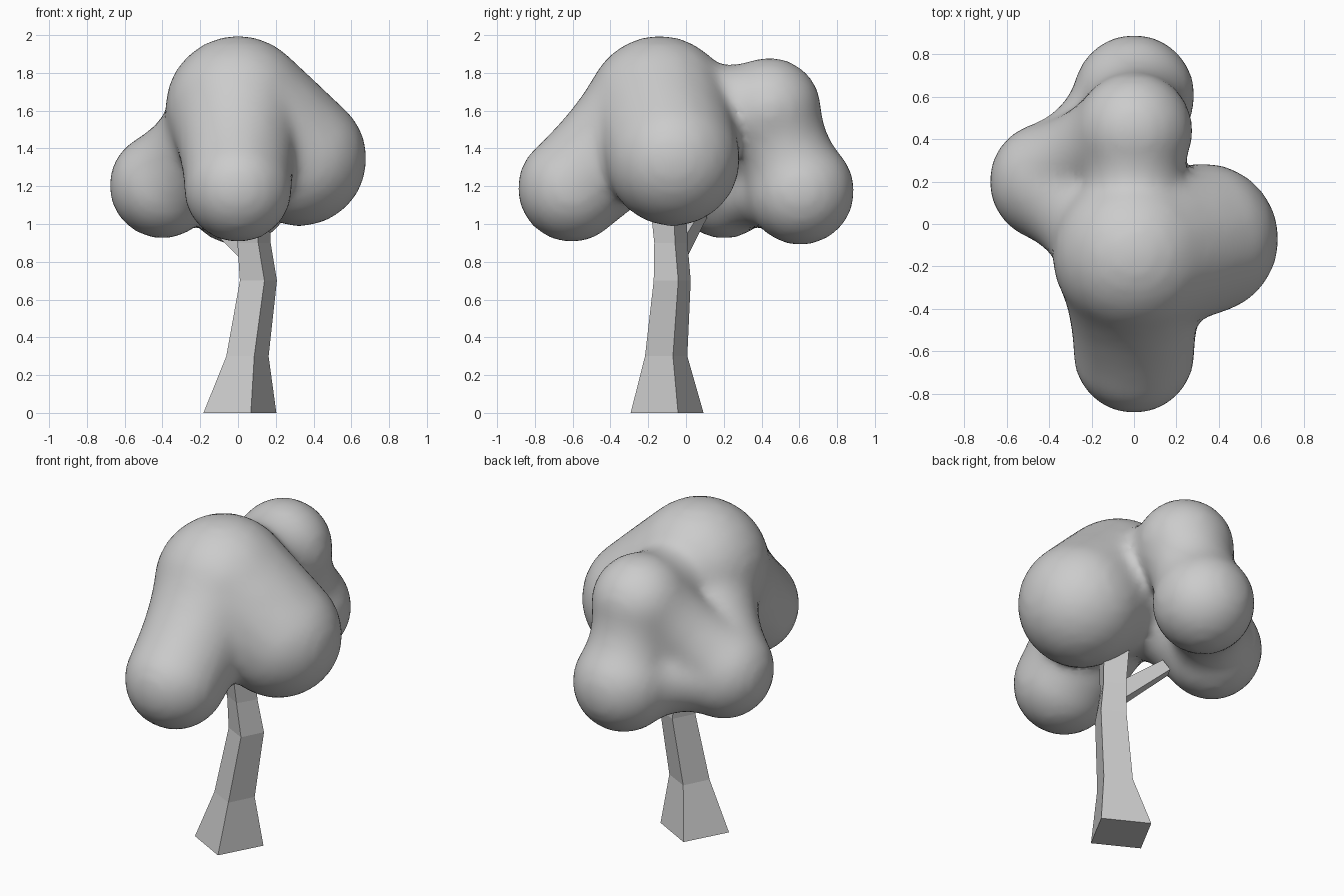
import bpy
import bmesh
from mathutils import Vector

old = bpy.data.objects.get("Cube")
if old:
    bpy.data.objects.remove(old, do_unlink=True)

# One plain colour for the whole tree
grey = bpy.data.materials.new("plain_grey")
grey.use_nodes = True
grey.diffuse_color = (0.6, 0.6, 0.6, 1)
grey.node_tree.nodes["Principled BSDF"].inputs["Base Color"].default_value = (0.6, 0.6, 0.6, 1)


def make_object(name, bm):
    mesh = bpy.data.meshes.new(name)
    bmesh.ops.recalc_face_normals(bm, faces=bm.faces)
    bm.to_mesh(mesh)
    bm.free()
    mesh.materials.append(grey)
    obj = bpy.data.objects.new(name, mesh)
    bpy.context.collection.objects.link(obj)
    return obj


def loft(name, rings):
    """Four-sided limb through rings of (centre, first half-diagonal, second half-diagonal)."""
    bm = bmesh.new()
    loops = [[bm.verts.new(c + o) for o in (u, v, -u, -v)] for c, u, v in rings]
    for low, high in zip(loops, loops[1:]):
        for i in range(4):
            j = (i + 1) % 4
            bm.faces.new((low[i], low[j], high[j], high[i]))
    bm.faces.new(loops[0][::-1])
    bm.faces.new(loops[-1])
    return make_object(name, bm)


# Trunk: centre x, y, z, then the front corner's offset
trunk = [
    (0.01, -0.10, 0.0, 0.058, -0.193),
    (0.05, -0.105, 0.3, 0.036, -0.112),
    (0.108, -0.073, 0.7, 0.032, -0.098),
    (0.085, -0.08, 0.9, 0.022, -0.088),
    (0.06, -0.10, 1.2, 0.03, -0.10),
]
loft("trunk", [(Vector((x, y, z)), Vector((a, b, 0)), Vector((-b, a, 0)))
               for x, y, z, a, b in trunk])

# Side branch, rising to the back
start, end = Vector((0.07, -0.06, 0.85)), Vector((-0.17, 0.07, 1.06))
along = (end - start).normalized()
side = along.cross(Vector((0, 0, 1))).normalized()
up = side.cross(along)
loft("side_branch", [(p, (side + up) * r, (up - side) * r)
                     for p, r in ((start, 0.05), (end, 0.035))])

# Foliage clumps: centre and radius
clumps = {
    "crown": ((0.0, -0.14, 1.61), 0.39),
    "front": ((0.0, -0.605, 1.19), 0.29),
    "east": ((0.325, -0.07, 1.345), 0.36),
    "west": ((-0.40, 0.20, 1.205), 0.285),
    "back_high": ((0.0, 0.44, 1.605), 0.28),
    "back_low": ((0.0, 0.605, 1.175), 0.29),
}
# Necks between clumps, with how far each narrows in the middle
necks = [
    ("crown", "east", 0.0), ("crown", "front", 0.07),
    ("crown", "back_high", 0.27), ("crown", "west", 0.22),
    ("west", "back_high", 0.15), ("west", "back_low", 0.25),
    ("back_high", "back_low", 0.14),
]

bm = bmesh.new()


def ball(centre, radius):
    made = bmesh.ops.create_icosphere(bm, subdivisions=3, radius=radius)
    bmesh.ops.translate(bm, verts=made["verts"], vec=centre)


for centre, radius in clumps.values():
    ball(Vector(centre), radius)
steps = 8
for first, second, dip in necks:
    (c1, r1), (c2, r2) = clumps[first], clumps[second]
    for i in range(1, steps):
        t = i / steps
        ball(Vector(c1).lerp(Vector(c2), t),
             (r1 + (r2 - r1) * t) * (1 - 4 * dip * t * (1 - t)))

# Fuse the clumps into one soft mass
foliage = make_object("foliage", bm)
remesh = foliage.modifiers.new("fuse", 'REMESH')
remesh.mode = 'VOXEL'
remesh.voxel_size = 0.03
remesh.use_smooth_shade = True
smooth = foliage.modifiers.new("soften", 'SMOOTH')
smooth.factor = 0.5
smooth.iterations = 12
